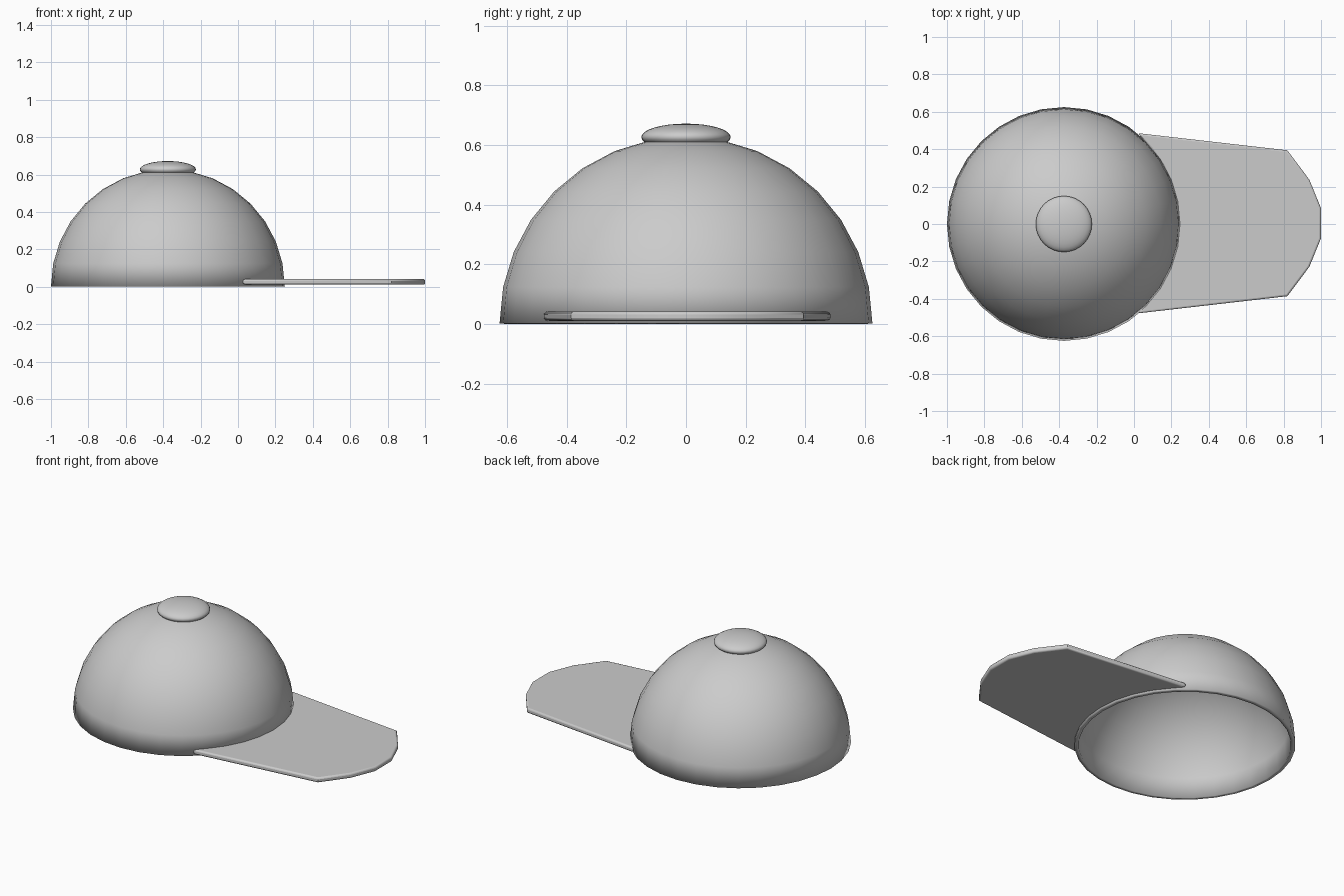
import bpy, bmesh, math

if "Cube" in bpy.data.objects:
    bpy.data.objects.remove(bpy.data.objects["Cube"])

CX, R = -0.375, 0.625  # dome centre and radius


def make_object(name, bm, location=(0, 0, 0)):
    bmesh.ops.recalc_face_normals(bm, faces=bm.faces)
    mesh = bpy.data.meshes.new(name)
    bm.to_mesh(mesh)
    bm.free()
    obj = bpy.data.objects.new(name, mesh)
    obj.location = location
    bpy.context.collection.objects.link(obj)
    return obj


def smooth(obj, angle):
    bpy.ops.object.select_all(action='DESELECT')
    obj.select_set(True)
    bpy.context.view_layer.objects.active = obj
    bpy.ops.object.shade_smooth_by_angle(angle=math.radians(angle))


# Crown: upper half of a sphere, thickened inwards
bm = bmesh.new()
bmesh.ops.create_uvsphere(bm, u_segments=32, v_segments=16, radius=R)
bmesh.ops.delete(bm, geom=[v for v in bm.verts if v.co.z < -0.001], context='VERTS')
bmesh.ops.recalc_face_normals(bm, faces=bm.faces)
if sum(f.normal.dot(f.calc_center_median()) for f in bm.faces) < 0:
    bmesh.ops.reverse_faces(bm, faces=bm.faces)
crown = make_object("crown", bm, (CX, 0, 0.0025))
shell = crown.modifiers.new("shell", 'SOLIDIFY')
shell.thickness = 0.025
shell.offset = -1
smooth(crown, 40)

# Top button: flattened sphere
bm = bmesh.new()
bmesh.ops.create_uvsphere(bm, u_segments=32, v_segments=16, radius=0.15)
bmesh.ops.scale(bm, vec=(1, 1, 0.3), verts=bm.verts)
button = make_object("top_button", bm, (CX, 0, 0.627))
smooth(button, 40)

# Brim: back edge follows the crown, front edge is a faceted arc
half_front = [(0.82, 0.39), (0.938, 0.232), (1.0, 0.08)]
front = half_front + [(x, -y) for x, y in reversed(half_front)]
sweep = math.radians(50.5)
back = []
for i in range(11):
    a = -sweep + 2 * sweep * i / 10
    r = 0.624 if i in (0, 10) else 0.614
    back.append((CX + r * math.cos(a), r * math.sin(a)))
bm = bmesh.new()
outline = bm.faces.new([bm.verts.new((x, y, 0.011)) for x, y in front + back])
result = bmesh.ops.extrude_face_region(bm, geom=[outline])
top = [g for g in result["geom"] if isinstance(g, bmesh.types.BMVert)]
bmesh.ops.translate(bm, vec=(0, 0, 0.031), verts=top)
brim = make_object("brim", bm, (0, 0.004, 0))
edge = brim.modifiers.new("rounded_edge", 'BEVEL')
edge.width = 0.01
edge.segments = 3
edge.limit_method = 'ANGLE'
edge.angle_limit = math.radians(60)
smooth(brim, 35)
